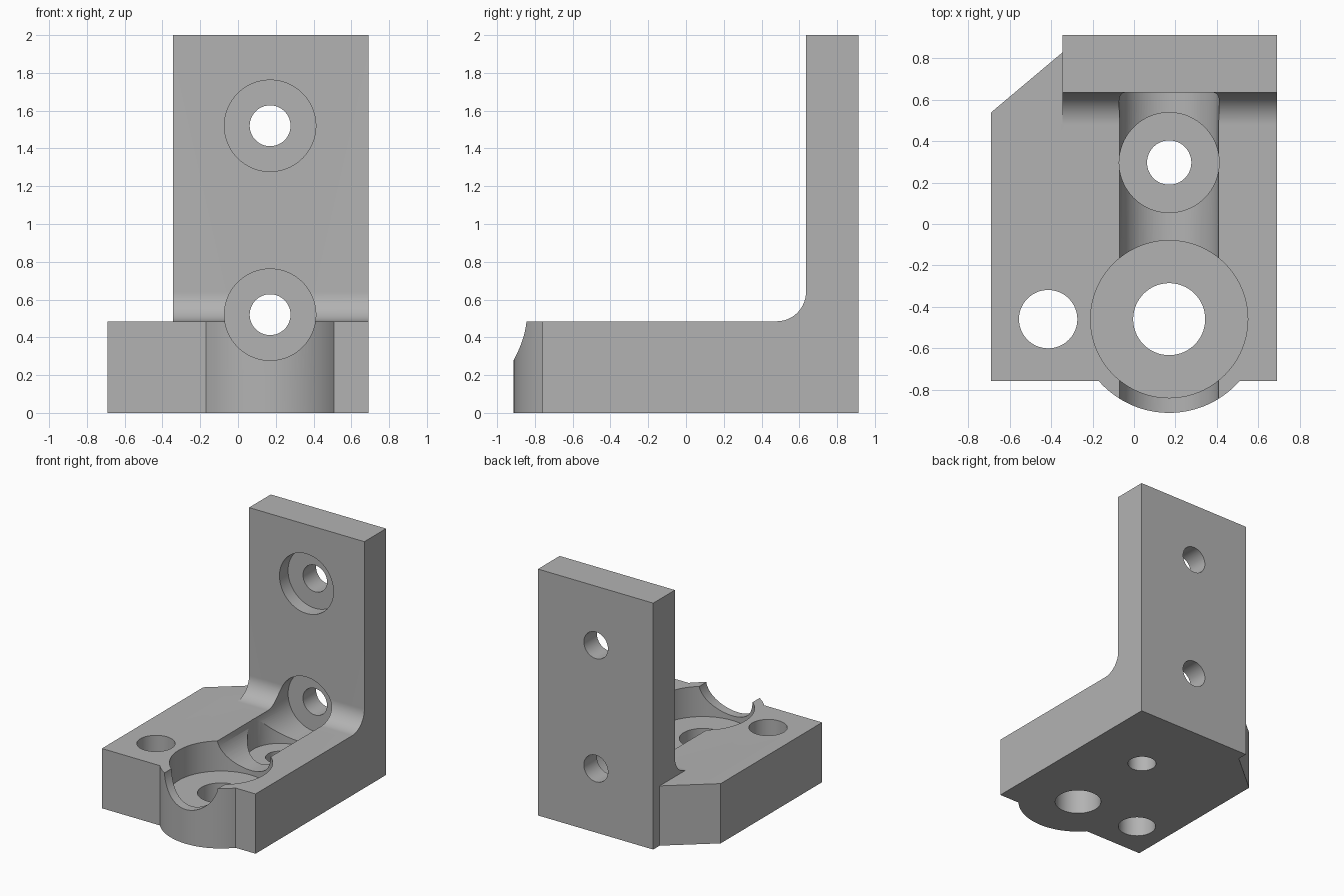
import bpy
from math import radians, sin, cos, asin, pi
from mathutils import Vector

if "Cube" in bpy.data.objects:
    bpy.data.objects.remove(bpy.data.objects["Cube"], do_unlink=True)

grey = bpy.data.materials.new("plain_grey")
grey.use_nodes = True
grey.diffuse_color = (0.45, 0.45, 0.45, 1)
grey.node_tree.nodes["Principled BSDF"].inputs["Base Color"].default_value = grey.diffuse_color

# Main dimensions
HALF, FRONT, BACK = 0.69, -0.76, 0.913
BASE_TOP, TOP = 0.485, 2.0
WALL_LEFT, WALL_FRONT, FILLET = -0.345, 0.635, 0.155
AXIS_X, BOSS_Y, BOSS_R = 0.17, -0.46, 0.453
POCKET_FLOOR, BORE_FLOOR = 0.24, 0.745


def prism(name, outline, offset):
    """Solid made by sweeping a planar outline along an offset."""
    offset = Vector(offset)
    n = len(outline)
    verts = [Vector(p) for p in outline]
    verts += [v + offset for v in verts]
    faces = [tuple(range(n))[::-1], tuple(range(n, 2 * n))]
    faces += [(i, (i + 1) % n, (i + 1) % n + n, i + n) for i in range(n)]
    mesh = bpy.data.meshes.new(name)
    mesh.from_pydata(verts, [], faces)
    mesh.materials.append(grey)
    obj = bpy.data.objects.new(name, mesh)
    bpy.context.collection.objects.link(obj)
    bpy.context.view_layer.objects.active = obj
    bpy.ops.object.select_all(action="DESELECT")
    obj.select_set(True)
    bpy.ops.object.mode_set(mode="EDIT")
    bpy.ops.mesh.select_all(action="SELECT")
    bpy.ops.mesh.normals_make_consistent(inside=False)
    bpy.ops.object.mode_set(mode="OBJECT")
    return obj


def cylinder(name, radius, start, end):
    """Round solid between two points."""
    start, end = Vector(start), Vector(end)
    axis = end - start
    bpy.ops.mesh.primitive_cylinder_add(vertices=96, radius=radius, depth=axis.length,
                                        location=(start + end) / 2,
                                        rotation=axis.to_track_quat("Z", "Y").to_euler())
    obj = bpy.context.object
    obj.name = name
    obj.data.materials.append(grey)
    return obj


def combine(body, tool, operation):
    """Apply a boolean and discard the tool."""
    tool.hide_render = True
    mod = body.modifiers.new(tool.name, "BOOLEAN")
    mod.operation, mod.solver, mod.object = operation, "EXACT", tool
    bpy.context.view_layer.objects.active = body
    bpy.ops.object.modifier_apply(modifier=mod.name)
    bpy.data.objects.remove(tool, do_unlink=True)


# Base plate with clipped rear corner and rounded front boss
sweep = pi / 2 - asin((BOSS_Y - FRONT) / BOSS_R)
arc = []
for i in range(41):
    a = sweep * (i / 20 - 1)
    arc.append((AXIS_X + BOSS_R * sin(a), BOSS_Y - BOSS_R * cos(a), 0))
outline = [(-HALF, FRONT, 0)] + arc + [
    (HALF, FRONT, 0), (HALF, BACK, 0), (WALL_LEFT, BACK, 0),
    (WALL_LEFT, 0.83, 0), (-HALF, 0.54, 0)]
bracket = prism("angle_bracket", outline, (0, 0, BASE_TOP))

# Upright wall with a fillet at its foot
curve = []
for i in range(25):
    a = pi / 2 * i / 24
    curve.append((WALL_LEFT, WALL_FRONT - FILLET + FILLET * sin(a),
                  BASE_TOP + FILLET - FILLET * cos(a)))
profile = [(WALL_LEFT, BACK, 0), (WALL_LEFT, WALL_FRONT - FILLET, 0)] + curve + [
    (WALL_LEFT, WALL_FRONT, TOP), (WALL_LEFT, BACK, TOP)]
combine(bracket, prism("upright_wall", profile, (HALF - WALL_LEFT, 0, 0)), "UNION")

# Wall screw holes: the lower counterbore runs forward as a trough
for z, bore_start in ((1.52, 0.4), (0.52, -1.2)):
    combine(bracket, cylinder("counterbore", 0.242, (AXIS_X, bore_start, z),
                              (AXIS_X, BORE_FLOOR, z)), "DIFFERENCE")
    combine(bracket, cylinder("wall_hole", 0.108, (AXIS_X, 0.6, z),
                              (AXIS_X, 1.2, z)), "DIFFERENCE")

# Round pockets in the base
for y, radius in ((BOSS_Y, 0.38), (0.297, 0.2415)):
    combine(bracket, cylinder("pocket", radius, (AXIS_X, y, POCKET_FLOOR),
                              (AXIS_X, y, 0.6)), "DIFFERENCE")

# Through holes in the base
for x, y, radius in ((AXIS_X, BOSS_Y, 0.174), (AXIS_X, 0.297, 0.107), (-0.415, BOSS_Y, 0.141)):
    combine(bracket, cylinder("base_hole", radius, (x, y, -0.2), (x, y, 0.6)), "DIFFERENCE")

# Smooth curved surfaces, crisp edges
bpy.ops.object.select_all(action="DESELECT")
bracket.select_set(True)
bpy.context.view_layer.objects.active = bracket
bpy.ops.object.shade_smooth_by_angle(angle=radians(25))
